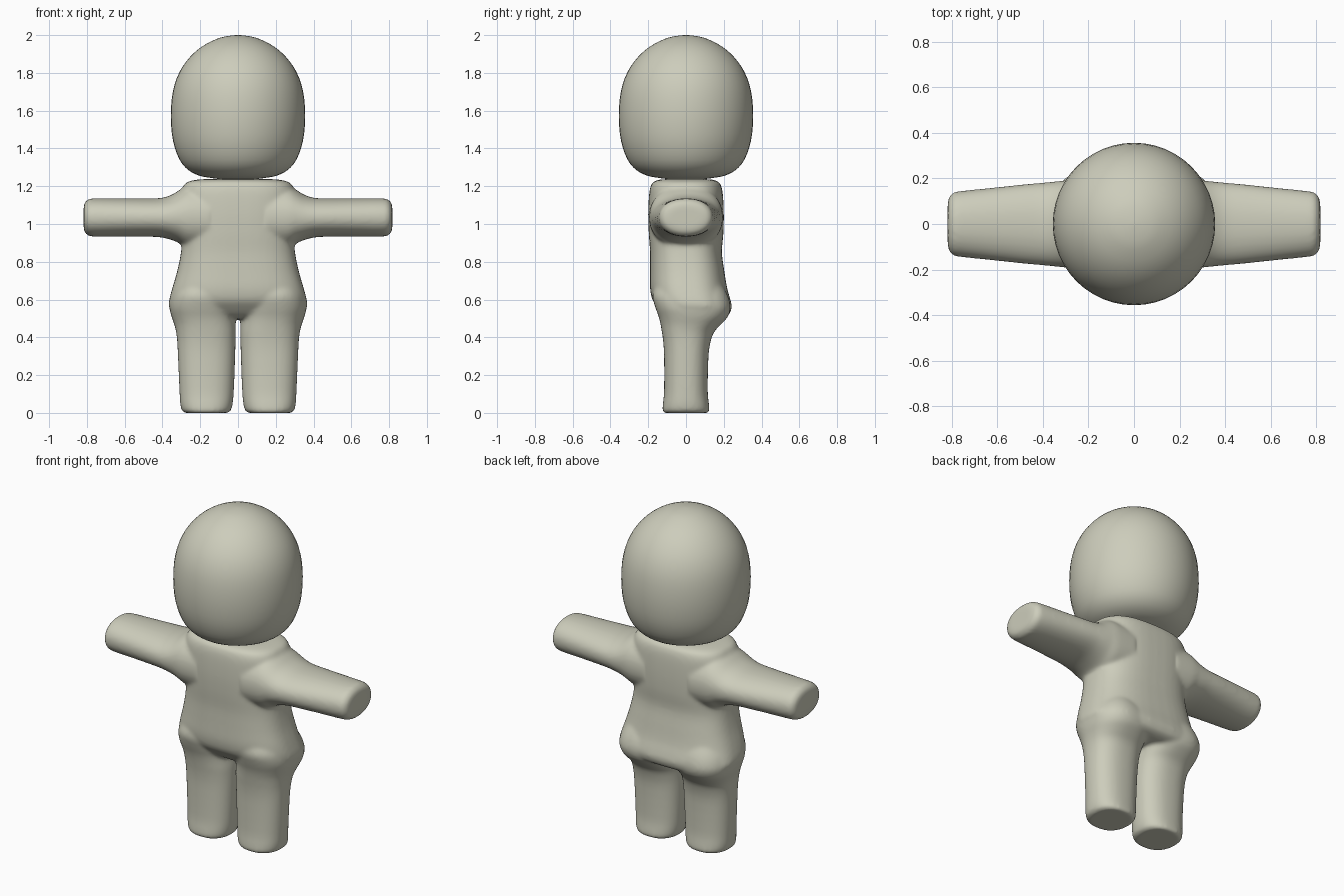
import bpy, bmesh, math
from mathutils import Vector

clay = bpy.data.materials.new("clay_beige")
clay.diffuse_color = (0.61, 0.61, 0.50, 1)


def refine(rings, steps):
    """Catmull-Rom interpolation between the given rings."""
    out = []
    for i in range(len(rings) - 1):
        p = [Vector(rings[max(0, min(len(rings) - 1, i + k))]) for k in (-1, 0, 1, 2)]
        for s in range(steps):
            t = s / steps
            out.append(0.5 * (2 * p[1] + (p[2] - p[0]) * t
                              + (2 * p[0] - 5 * p[1] + 4 * p[2] - p[3]) * t * t
                              + (3 * p[1] - p[0] - 3 * p[2] + p[3]) * t ** 3))
    return out + [Vector(rings[-1])]


def loft(bm, rings, place, power=2.0, sides=48, steps=3):
    """Skin rounded sections (t, a_min, a_max, b_min, b_max) along t."""
    loops = []
    for t, a0, a1, b0, b1 in refine(rings, steps):
        loop = []
        for k in range(sides):
            ang = 2 * math.pi * k / sides
            c, s = math.cos(ang), math.sin(ang)
            u = math.copysign(abs(c) ** (2 / power), c)
            v = math.copysign(abs(s) ** (2 / power), s)
            a = (a0 + a1) / 2 + u * (a1 - a0) / 2
            b = (b0 + b1) / 2 + v * (b1 - b0) / 2
            loop.append(bm.verts.new(place(t, a, b)))
        loops.append(loop)
    faces = [bm.faces.new(loops[0][::-1]), bm.faces.new(loops[-1])]
    for l0, l1 in zip(loops, loops[1:]):
        for k in range(sides):
            n = (k + 1) % sides
            faces.append(bm.faces.new((l0[k], l0[n], l1[n], l1[k])))
    bmesh.ops.recalc_face_normals(bm, faces=faces)


def finish(name, bm):
    mesh = bpy.data.meshes.new(name)
    bm.to_mesh(mesh)
    bm.free()
    for p in mesh.polygons:
        p.use_smooth = True
    mesh.materials.append(clay)
    ob = bpy.data.objects.new(name, mesh)
    bpy.context.collection.objects.link(ob)
    return ob


# Head: egg with a flattened underside (height, radius)
head_profile = [(1.238, 0.10), (1.245, 0.15), (1.256, 0.205), (1.285, 0.262),
                (1.34, 0.309), (1.44, 0.344), (1.57, 0.356), (1.70, 0.345),
                (1.80, 0.312), (1.88, 0.258), (1.94, 0.19), (1.98, 0.112),
                (1.995, 0.055), (2.0, 0.008)]
bm = bmesh.new()
loft(bm, [(z, -r, r, -r, r) for z, r in head_profile], lambda t, a, b: (a, b, t))
finish("head", bm)

# Body: torso, arms and legs fused into one smooth skin
bm = bmesh.new()
torso = [(0.50, 0.25, -0.07, 0.19), (0.52, 0.33, -0.11, 0.228), (0.56, 0.366, -0.15, 0.242),
         (0.60, 0.364, -0.178, 0.235), (0.66, 0.348, -0.19, 0.218), (0.75, 0.322, -0.19, 0.203),
         (0.85, 0.302, -0.19, 0.19), (0.95, 0.295, -0.197, 0.198), (1.05, 0.30, -0.2, 0.2),
         (1.15, 0.302, -0.196, 0.196), (1.20, 0.29, -0.187, 0.187),
         (1.225, 0.262, -0.17, 0.17), (1.237, 0.20, -0.13, 0.13)]
loft(bm, [(z, -x, x, y0, y1) for z, x, y0, y1 in torso],
     lambda t, a, b: (a, b, t), power=2.7)

# Arm: (reach, half depth, bottom, top)
arm = [(0.15, 0.195, 0.86, 1.21), (0.26, 0.195, 0.87, 1.205), (0.31, 0.19, 0.898, 1.18),
       (0.35, 0.186, 0.915, 1.155), (0.40, 0.181, 0.928, 1.139), (0.47, 0.175, 0.933, 1.135),
       (0.62, 0.159, 0.934, 1.135), (0.77, 0.143, 0.934, 1.135), (0.797, 0.134, 0.942, 1.127),
       (0.812, 0.115, 0.957, 1.112), (0.817, 0.085, 0.975, 1.094)]
# Leg: (height, inner x, outer x, front y, back y)
leg = [(0.0, 0.055, 0.28, -0.118, 0.118), (0.012, 0.038, 0.297, -0.125, 0.125),
       (0.05, 0.028, 0.306, -0.122, 0.121), (0.12, 0.022, 0.31, -0.116, 0.115),
       (0.30, 0.015, 0.318, -0.116, 0.119), (0.38, 0.013, 0.322, -0.121, 0.131),
       (0.43, 0.012, 0.328, -0.128, 0.15), (0.47, 0.012, 0.338, -0.135, 0.187),
       (0.51, 0.012, 0.352, -0.145, 0.222), (0.56, 0.012, 0.362, -0.163, 0.236),
       (0.62, 0.02, 0.35, -0.178, 0.222), (0.68, 0.04, 0.32, -0.16, 0.19)]
for side in (-1, 1):
    loft(bm, [(x, -d, d, lo, hi) for x, d, lo, hi in arm],
         lambda t, a, b: (side * t, a, b), power=2.15)
    loft(bm, leg, lambda t, a, b: (side * a, b, t), power=2.35)
body = finish("body", bm)

# Fuse the limbs and soften the joins
remesh = body.modifiers.new("fuse", 'REMESH')
remesh.mode = 'VOXEL'
remesh.voxel_size = 0.01
remesh.use_smooth_shade = True
soften = body.modifiers.new("soften", 'SMOOTH')
soften.factor = 0.5
soften.iterations = 10
